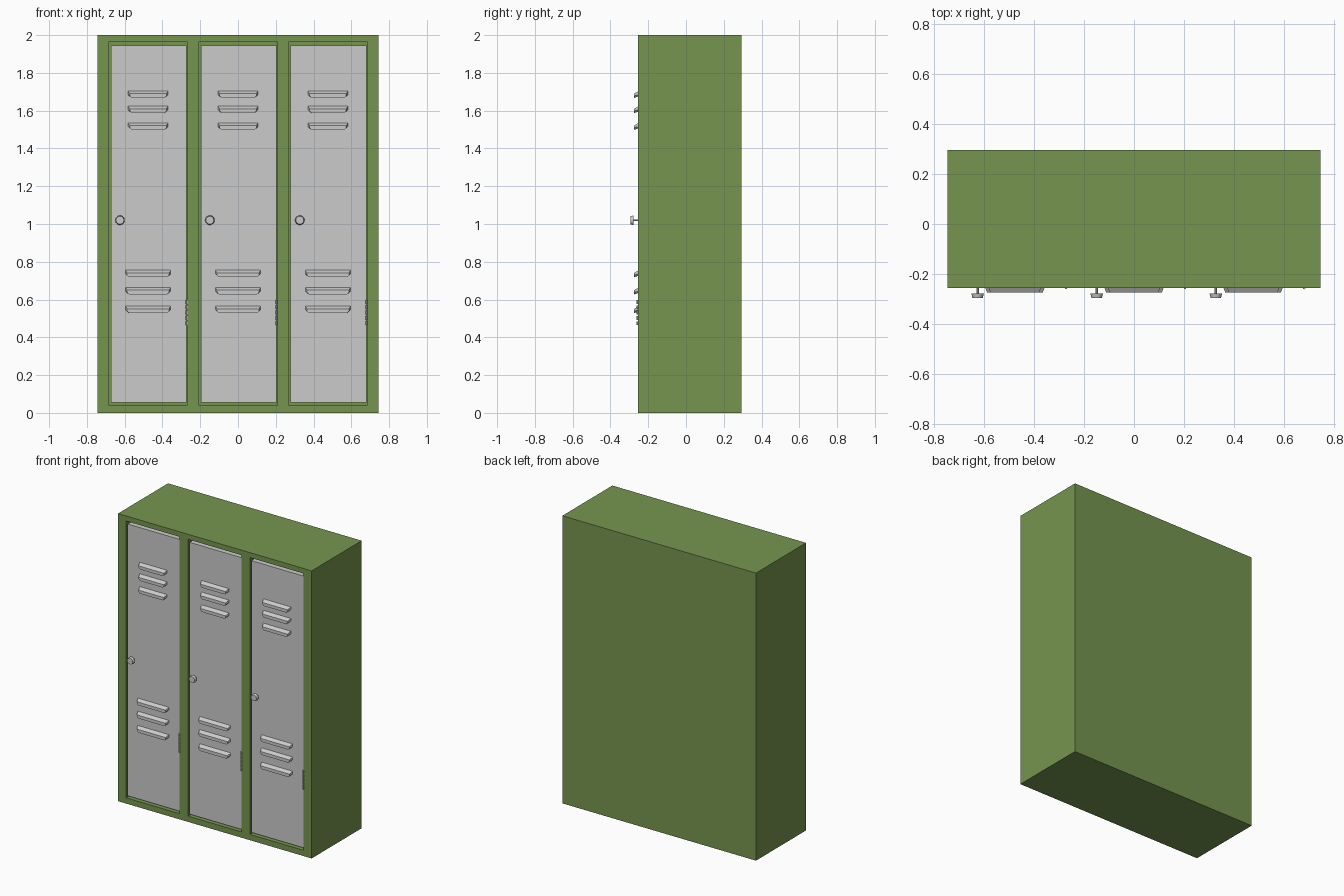
import bpy, bmesh, math
from mathutils import Matrix

if "Cube" in bpy.data.objects:
    bpy.data.objects.remove(bpy.data.objects["Cube"])

W, FRONT, BACK, H = 0.745, -0.255, 0.295, 2.0
DOORS = {"left": -0.476, "middle": 0.0, "right": 0.476}

green = bpy.data.materials.new("green_paint")
green.diffuse_color = (0.18, 0.30, 0.08, 1)
green.use_nodes = True
green.node_tree.nodes["Principled BSDF"].inputs["Base Color"].default_value = green.diffuse_color


def finish(name, bm):
    bmesh.ops.recalc_face_normals(bm, faces=bm.faces)
    me = bpy.data.meshes.new(name)
    bm.to_mesh(me)
    bm.free()
    ob = bpy.data.objects.new(name, me)
    bpy.context.collection.objects.link(ob)
    return ob


def loft(name, back, front):
    """Solid between two matching outlines."""
    bm = bmesh.new()
    a = [bm.verts.new(p) for p in back]
    b = [bm.verts.new(p) for p in front]
    n = len(a)
    bm.faces.new(a)
    bm.faces.new(b)
    for i in range(n):
        j = (i + 1) % n
        bm.faces.new((a[i], a[j], b[j], b[i]))
    return finish(name, bm)


def box(name, x0, x1, y0, y1, z0, z1):
    def ring(y):
        return [(x0, y, z0), (x1, y, z0), (x1, y, z1), (x0, y, z1)]
    return loft(name, ring(y1), ring(y0))


def louver(name, cx, z, hw):
    """Sloped vent hood with clipped lower corners, z is its top."""
    c = 0.01

    def ring(y, h, top, bottom):
        return [(cx - h, y, top), (cx + h, y, top), (cx + h, y, bottom + c),
                (cx + h - c, y, bottom), (cx - h + c, y, bottom), (cx - h, y, bottom + c)]
    return loft(name, ring(-0.248, hw, z, z - 0.03),
                ring(-0.274, hw - 0.01, z - 0.016, z - 0.038))


def cylinder(name, loc, r1, r2, depth, axis, sides):
    bm = bmesh.new()
    rot = Matrix.Rotation(math.pi / 2, 4, 'X') if axis == 'Y' else Matrix()
    bmesh.ops.create_cone(bm, cap_ends=True, segments=sides, radius1=r1, radius2=r2,
                          depth=depth, matrix=Matrix.Translation(loc) @ rot)
    return finish(name, bm)


# Cabinet body with three door pockets
body = box("cabinet_body", -W, W, FRONT, BACK, 0, H)
body.data.materials.append(green)
for side, cx in DOORS.items():
    cutter = box("pocket_cutter", cx - 0.206, cx + 0.206, FRONT - 0.1, FRONT + 0.06, 0.04, 1.965)
    cutter.hide_render = True
    cutter.data.materials.append(green)
    mod = body.modifiers.new("pocket", 'BOOLEAN')
    mod.operation = 'DIFFERENCE'
    mod.solver = 'EXACT'
    mod.object = cutter
    bpy.context.view_layer.objects.active = body
    bpy.ops.object.modifier_apply(modifier=mod.name)
    bpy.data.objects.remove(cutter)

for side, cx in DOORS.items():
    # Door panel, with a slim gap to the frame
    box(side + "_door", cx - 0.197, cx + 0.203, -0.251, -0.205, 0.055, 1.945)

    # Upper and lower vents
    for i, z in enumerate((1.706, 1.626, 1.537)):
        louver(f"{side}_upper_vent_{i + 1}", cx, z, 0.107)
    for i, z in enumerate((0.757, 0.666, 0.567)):
        louver(f"{side}_lower_vent_{i + 1}", cx, z, 0.121)

    # Knob on a thin stem
    cylinder(side + "_knob", (cx - 0.149, -0.2865, 1.02), 0.025, 0.021, 0.017, 'Y', 20)
    cylinder(side + "_knob_stem", (cx - 0.149, -0.265, 1.02), 0.005, 0.005, 0.035, 'Y', 8)

    # Hinge knuckles
    for i in range(5):
        cylinder(f"{side}_hinge_{i + 1}", (cx + 0.204, -0.256, 0.475 + i * 0.028),
                 0.005, 0.005, 0.02, 'Z', 8)

# Smooth round knobs only
for ob in bpy.data.objects:
    ob.select_set(ob.name.endswith(("_knob", "_knob_stem")))
    if ob.select_get():
        bpy.context.view_layer.objects.active = ob
bpy.ops.object.shade_smooth_by_angle(angle=math.radians(35))
